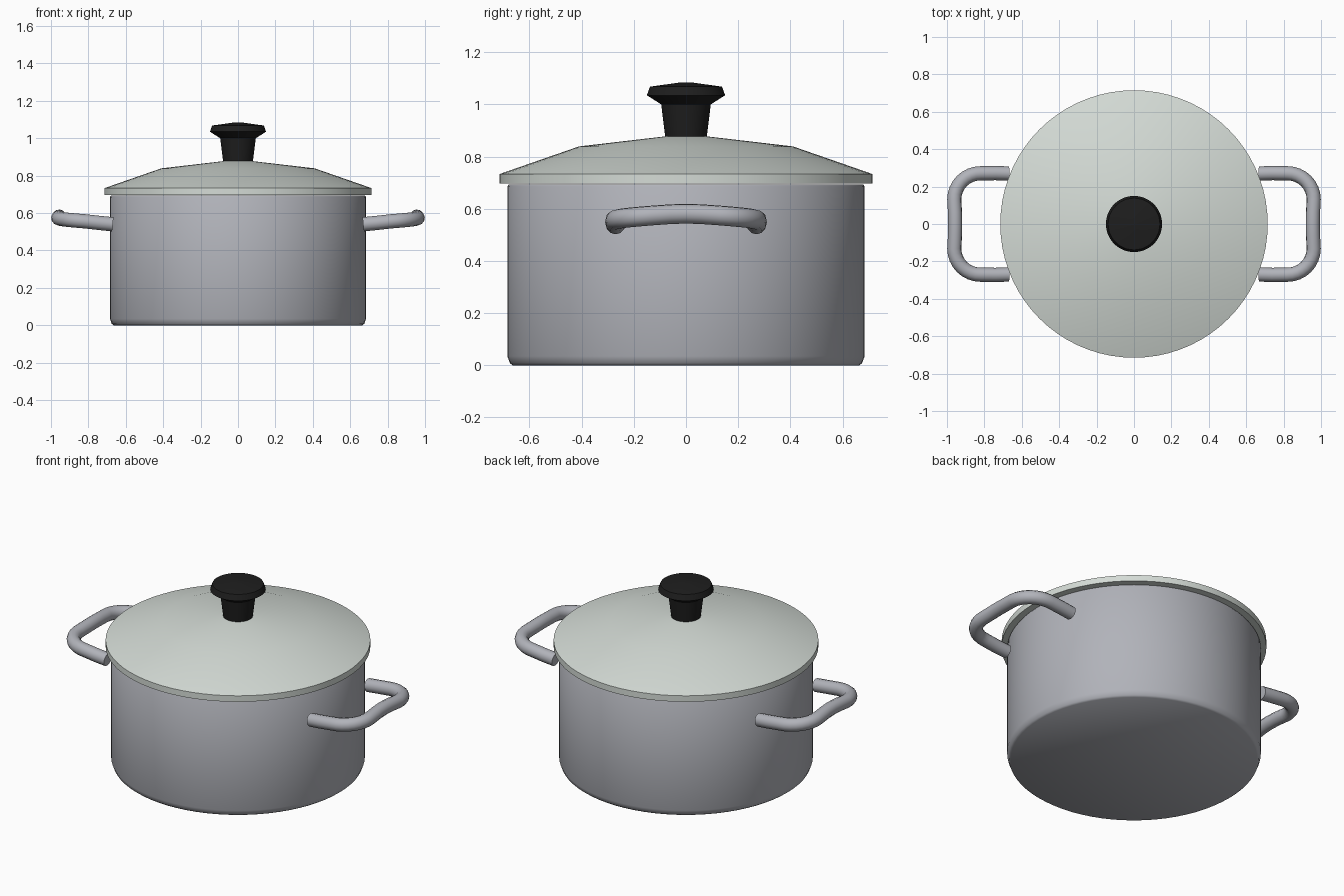
import bpy
import bmesh
import math
from mathutils import Matrix

cube = bpy.data.objects.get("Cube")
if cube:
    bpy.data.objects.remove(cube, do_unlink=True)


def make_material(name, color, rough):
    mat = bpy.data.materials.new(name)
    mat.use_nodes = True
    mat.diffuse_color = (*color, 1)
    bsdf = mat.node_tree.nodes["Principled BSDF"]
    bsdf.inputs["Base Color"].default_value = (*color, 1)
    bsdf.inputs["Roughness"].default_value = rough
    return mat


steel = make_material("grey metal", (0.44, 0.45, 0.49), 0.4)
enamel = make_material("pale green grey", (0.66, 0.71, 0.67), 0.4)
black = make_material("black plastic", (0.013, 0.013, 0.013), 0.5)


def smooth(obj, angle):
    bpy.ops.object.select_all(action='DESELECT')
    obj.select_set(True)
    bpy.context.view_layer.objects.active = obj
    bpy.ops.object.shade_smooth_by_angle(angle=math.radians(angle))


def lathe(name, profile, mat, angle, steps=72):
    """Spin a (radius, height) profile around the z axis."""
    bm = bmesh.new()
    verts = [bm.verts.new((r, 0, z)) for r, z in profile]
    edges = [bm.edges.new(pair) for pair in zip(verts, verts[1:])]
    bmesh.ops.spin(bm, geom=verts + edges, cent=(0, 0, 0), axis=(0, 0, 1),
                   angle=math.tau, steps=steps, use_duplicate=False)
    bmesh.ops.remove_doubles(bm, verts=bm.verts, dist=0.0005)
    bmesh.ops.recalc_face_normals(bm, faces=bm.faces)
    mesh = bpy.data.meshes.new(name)
    bm.to_mesh(mesh)
    bm.free()
    mesh.materials.append(mat)
    obj = bpy.data.objects.new(name, mesh)
    bpy.context.collection.objects.link(obj)
    smooth(obj, angle)
    return obj


# Hollow pot with a chamfered base and rim
lathe("pot_body", [(0, 0), (0.665, 0), (0.675, 0.008), (0.685, 0.035),
                   (0.685, 0.685), (0.68, 0.693), (0.655, 0.693),
                   (0.655, 0.03), (0, 0.03)], steel, 50)

# Domed lid with an upright rim and a hollow underside
lathe("lid", [(0, 0.882), (0.075, 0.878), (0.41, 0.839), (0.715, 0.733),
              (0.715, 0.697), (0.64, 0.697), (0.64, 0.735),
              (0.4, 0.82), (0, 0.86)], enamel, 40)

# Flared knob
lathe("lid_knob", [(0, 0.87), (0.079, 0.87), (0.095, 1.0), (0.15, 1.035),
                   (0.138, 1.068), (0.03, 1.083), (0, 1.083)], black, 50)


# Bent tube handles, their ends standing just off the curved wall
def handle_path():
    half = [(0.67, 0.27, 0.54), (0.74, 0.272, 0.547), (0.82, 0.271, 0.556)]
    radius = 0.14
    for i in range(1, 9):
        a = math.radians(90 - i * 90 / 8)
        half.append((0.821 + radius * math.cos(a), 0.131 + radius * math.sin(a),
                     0.556 + 0.018 * i / 8))
    half.append((0.957, 0.06, 0.579))
    return half + [(0.956, 0, 0.581)] + [(x, -y, z) for x, y, z in reversed(half)]


def make_handle(name, turn):
    curve = bpy.data.curves.new(name, 'CURVE')
    curve.dimensions = '3D'
    curve.bevel_depth = 0.038
    curve.bevel_resolution = 4
    curve.use_fill_caps = True
    points = handle_path()
    spline = curve.splines.new('POLY')
    spline.points.add(len(points) - 1)
    for point, co in zip(spline.points, points):
        point.co = (*co, 1)
    curve.materials.append(steel)
    obj = bpy.data.objects.new(name, curve)
    bpy.context.collection.objects.link(obj)
    obj.matrix_world = Matrix.Rotation(turn, 4, 'Z')
    bpy.ops.object.select_all(action='DESELECT')
    obj.select_set(True)
    bpy.context.view_layer.objects.active = obj
    bpy.ops.object.convert(target='MESH')
    smooth(bpy.context.view_layer.objects.active, 50)


make_handle("left_handle", 0)
make_handle("right_handle", math.pi)
